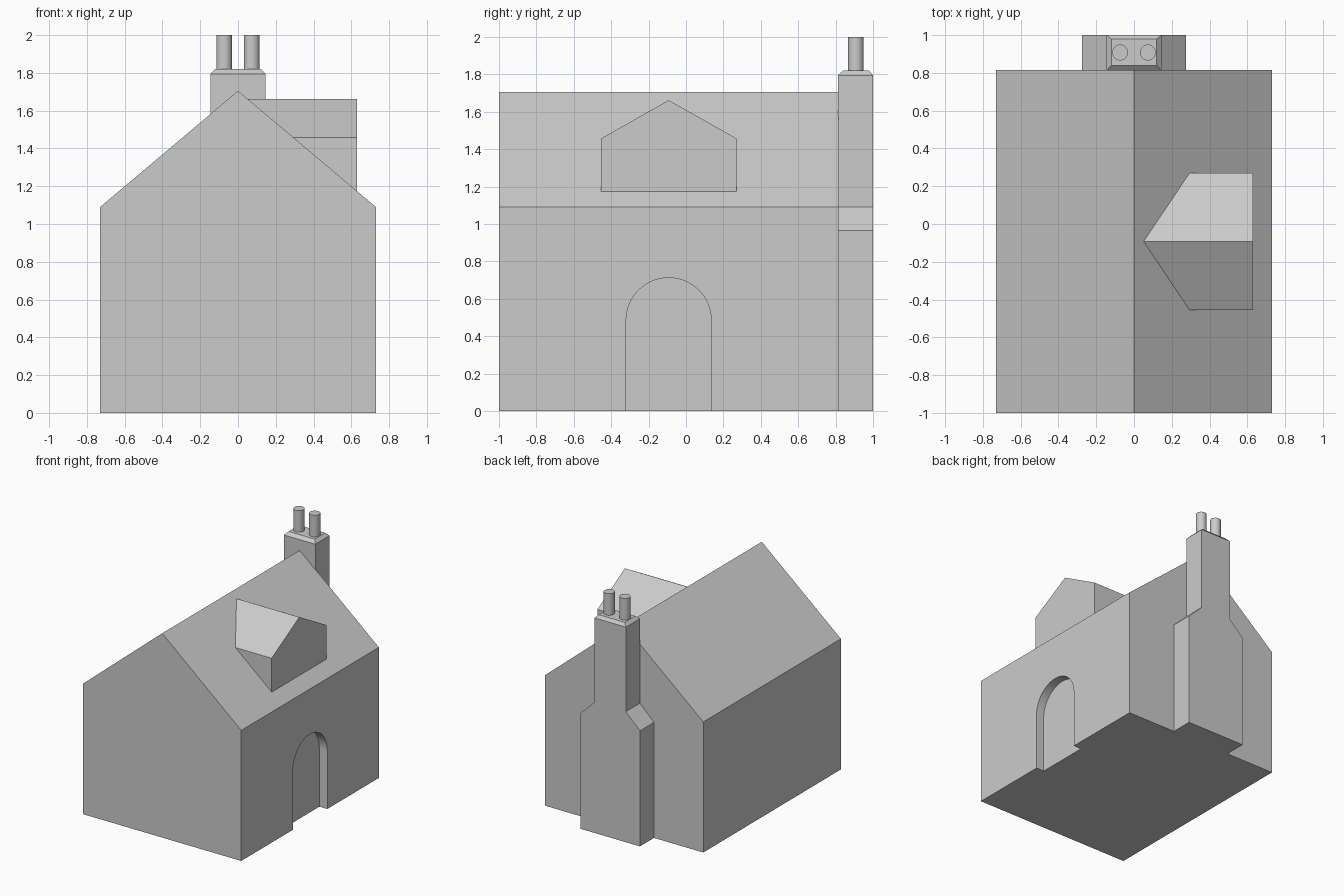
import bpy, bmesh, math

if "Cube" in bpy.data.objects:
    bpy.data.objects.remove(bpy.data.objects["Cube"])

EAVES, RIDGE, HALF_W = 1.09, 1.705, 0.73
BACK = 0.815
SLOPE = (RIDGE - EAVES) / HALF_W
MID_Y = -0.0925  # shared centre line of door and dormer


def finish(name, bm):
    bmesh.ops.recalc_face_normals(bm, faces=bm.faces)
    mesh = bpy.data.meshes.new(name)
    bm.to_mesh(mesh)
    bm.free()
    obj = bpy.data.objects.new(name, mesh)
    bpy.context.collection.objects.link(obj)
    return obj


def loft(name, ring_a, ring_b):
    """Closed solid between two rings of equal point count."""
    bm = bmesh.new()
    a = [bm.verts.new(p) for p in ring_a]
    b = [bm.verts.new(p) for p in ring_b]
    n = len(a)
    bm.faces.new(a)
    bm.faces.new(b)
    for i in range(n):
        j = (i + 1) % n
        bm.faces.new((a[i], a[j], b[j], b[i]))
    return finish(name, bm)


def extrude_y(name, profile, y0, y1):
    return loft(name, [(x, y0, z) for x, z in profile], [(x, y1, z) for x, z in profile])


def rect(hx, y0, y1, z):
    return [(-hx, y0, z), (hx, y0, z), (hx, y1, z), (-hx, y1, z)]


def mirrored(half):
    return half + [(-x, z) for x, z in reversed(half) if x > 0]


# House body with gable roof
house = extrude_y("house_body", mirrored([(HALF_W, 0), (HALF_W, EAVES), (0, RIDGE)]), -1.0, BACK)

# Arched door recess
r, spring = 0.2275, 0.485
arch = [(MID_Y - r, -0.1), (MID_Y + r, -0.1)]
arch += [(MID_Y + r * math.cos(t), spring + r * math.sin(t))
         for t in (math.pi * i / 32 for i in range(33))]
cutter = loft("door_cutter", [(HALF_W - 0.073, y, z) for y, z in arch],
              [(HALF_W + 0.1, y, z) for y, z in arch])
cutter.hide_render = True
cutter.display_type = 'WIRE'
cut = house.modifiers.new("door_recess", 'BOOLEAN')
cut.operation = 'DIFFERENCE'
cut.solver = 'EXACT'
cut.object = cutter

# Dormer: gabled front run back until it meets the roof slope
FRONT = 0.63
sill = RIDGE - SLOPE * FRONT
bm = bmesh.new()
half = 0.3625
outline = [(-half, sill), (-half, 1.457), (0, 1.662), (half, 1.457), (half, sill)]
front = [bm.verts.new((FRONT, MID_Y + y, z)) for y, z in outline]
back = [bm.verts.new(((RIDGE - z) / SLOPE, MID_Y + y, z)) for y, z in outline[1:4]]
bm.faces.new(front)
bm.faces.new((front[0], front[1], back[0]))
bm.faces.new((front[4], back[2], front[3]))
for i in range(2):
    bm.faces.new((front[i + 1], front[i + 2], back[i + 1], back[i]))
finish("dormer", bm)

# Chimney stack with sloped shoulders
extrude_y("chimney_stack",
          mirrored([(0.275, 0), (0.275, 0.965), (0.145, 1.09), (0.145, 1.795)]),
          BACK - 0.003, 1.0)

# Tapered cap on the stack
loft("chimney_cap", rect(0.145, BACK - 0.003, 1.0, 1.795), rect(0.12, 0.84, 0.979, 1.82))

# Pair of round chimney pots
for side, x in (("left", -0.073), ("right", 0.073)):
    bpy.ops.mesh.primitive_cylinder_add(vertices=32, radius=0.042, depth=0.2,
                                        location=(x, 0.908, 1.9))
    pot = bpy.context.object
    pot.name = "chimney_pot_" + side
    bpy.ops.object.shade_smooth_by_angle(angle=math.radians(30))
